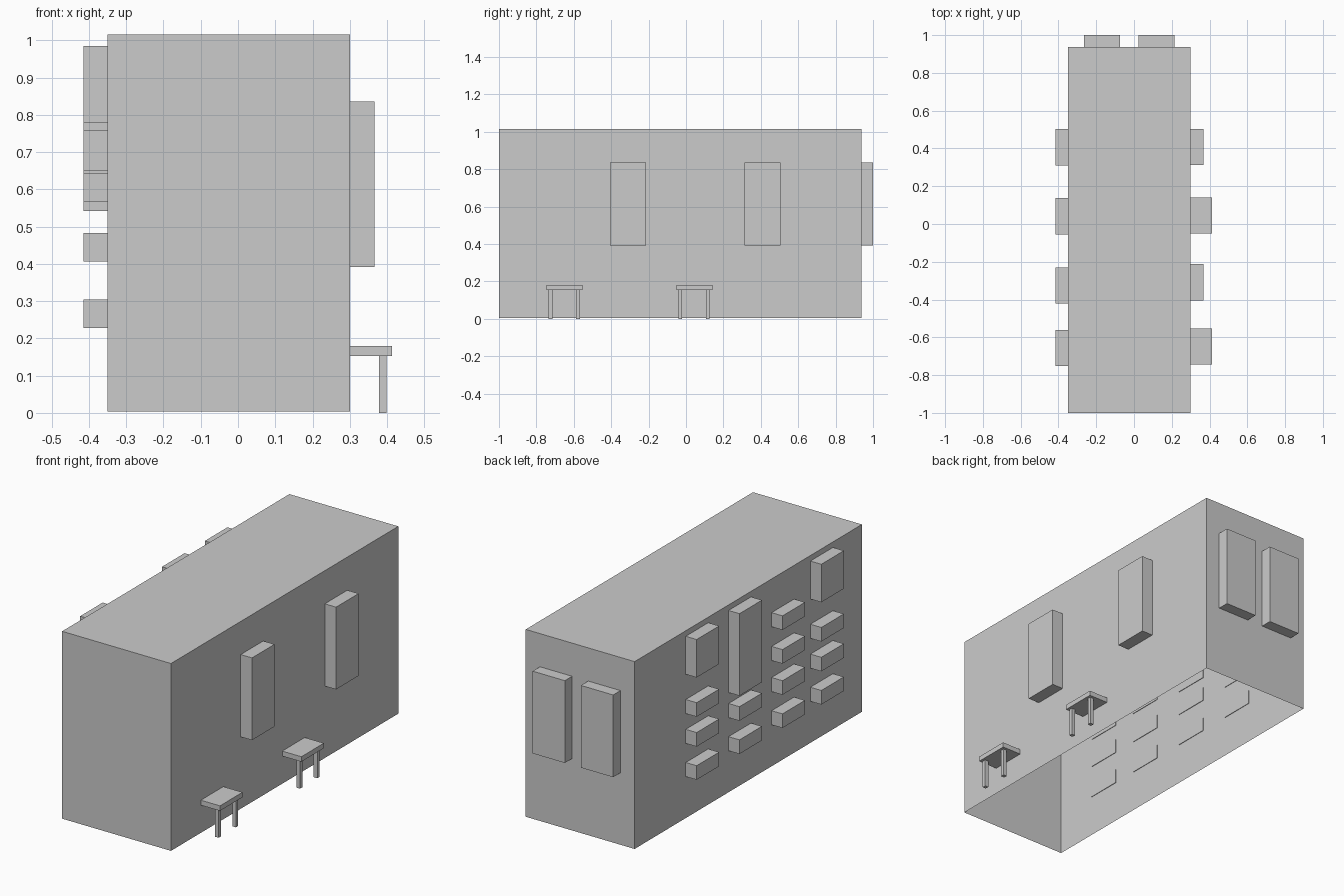
import bpy, bmesh

if "Cube" in bpy.data.objects:
    bpy.data.objects.remove(bpy.data.objects["Cube"])


def box(name, x, y, z, open_bottom=False):
    """Box from (min, max) ranges, optionally without its floor."""
    bm = bmesh.new()
    bmesh.ops.create_cube(bm, size=1)
    for v in bm.verts:
        v.co = [r[0] if c < 0 else r[1] for c, r in zip(v.co, (x, y, z))]
    bm.normal_update()
    if open_bottom:
        floor = [f for f in bm.faces if f.normal.z < -0.5]
        bmesh.ops.delete(bm, geom=floor, context='FACES_ONLY')
    mesh = bpy.data.meshes.new(name)
    bm.to_mesh(mesh)
    bm.free()
    obj = bpy.data.objects.new(name, mesh)
    bpy.context.collection.objects.link(obj)
    return obj


LEFT, RIGHT, BACK = -0.35, 0.30, 0.938
EMBED = 0.003

# Main body, open underneath
box("body", (LEFT, RIGHT), (-1, BACK), (0.004, 1.015), open_bottom=True)

# Tall panels on the right side
for y in (-0.405, 0.312):
    box("right_panel", (RIGHT - EMBED, 0.367), (y, y + 0.192), (0.392, 0.836))

# Tall panels on the back
for x in (-0.265, 0.023):
    box("back_panel", (x, x + 0.192), (BACK - EMBED, 1.0), (0.392, 0.836))

# Columns of blocks on the left side: start y and the (bottom, top) heights
low_rows = [(0.228, 0.304), (0.407, 0.483)]
columns = [
    (0.310, low_rows + [(0.568, 0.644), (0.780, 0.985)]),
    (-0.055, low_rows + [(0.542, 0.985)]),
    (-0.422, low_rows + [(0.575, 0.651), (0.757, 0.833)]),
    (-0.753, low_rows + [(0.568, 0.644), (0.780, 0.985)]),
]
for y, rows in columns:
    for z in rows:
        box("left_block", (-0.415, LEFT + EMBED), (y, y + 0.192), z)

# Wall tables, each with two outer legs
for y in (-0.745, -0.051):
    box("table_top", (RIGHT - EMBED, 0.414), (y, y + 0.192), (0.153, 0.18))
    for dy in (0.01, 0.157):
        box("table_leg", (0.378, 0.399), (y + dy, y + dy + 0.02), (0, 0.155))
